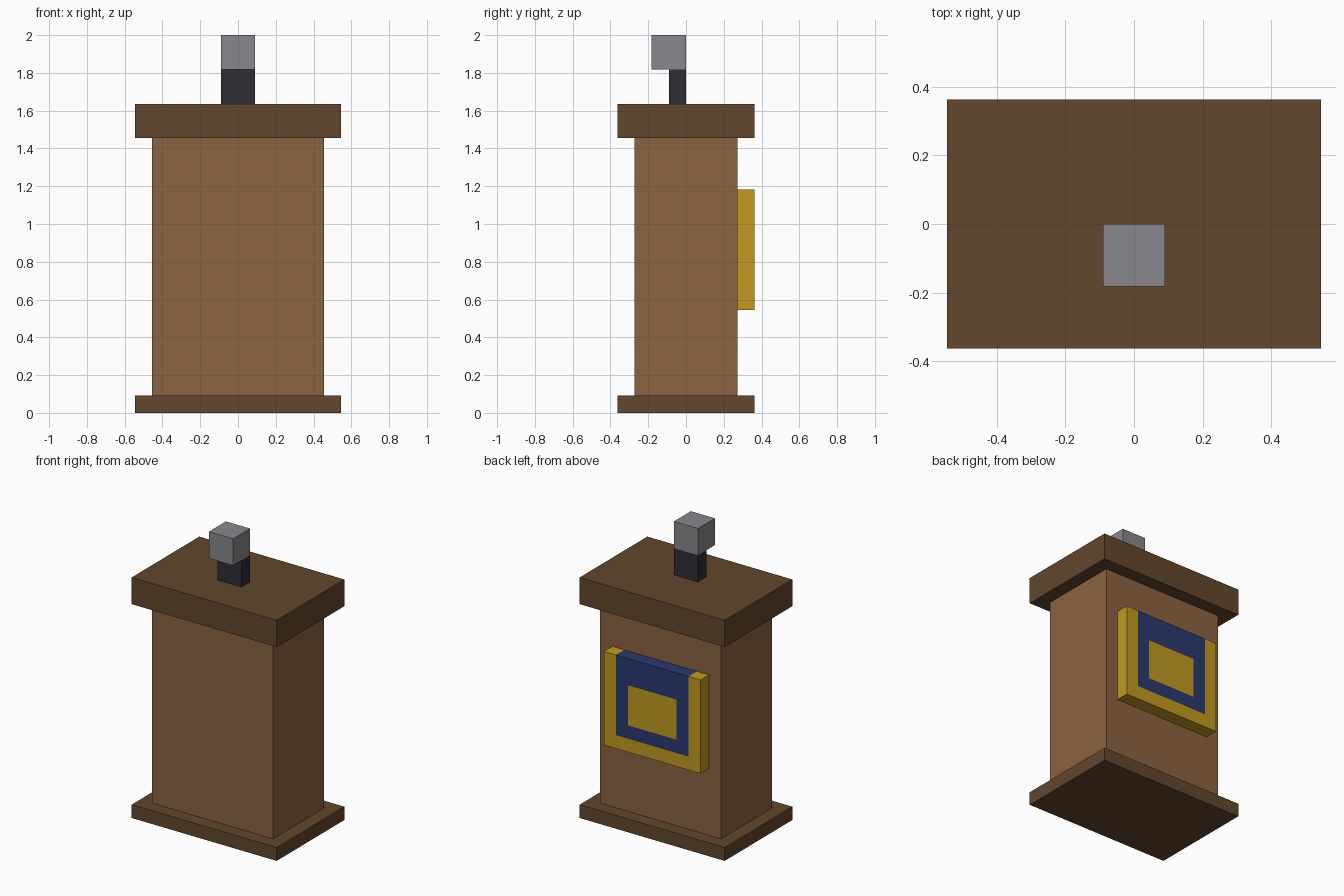
import bpy
import bmesh
from mathutils import Vector

U = 1 / 11  # module: the lectern is 22 modules tall

if "Cube" in bpy.data.objects:
    bpy.data.objects.remove(bpy.data.objects["Cube"], do_unlink=True)


def material(name, rgb):
    """Flat material from 0-255 display values, converted to linear."""
    lin = [(c / 255 / 12.92) if c < 11 else ((c / 255 + 0.055) / 1.055) ** 2.4 for c in rgb]
    mat = bpy.data.materials.new(name)
    mat.use_nodes = True
    mat.diffuse_color = (*lin, 1)
    bsdf = next(n for n in mat.node_tree.nodes if n.type == "BSDF_PRINCIPLED")
    bsdf.inputs["Base Color"].default_value = (*lin, 1)
    return mat


light_wood = material("light wood", (139, 99, 66))
dark_wood = material("dark wood", (98, 70, 45))
black = material("charcoal", (45, 45, 53))
grey = material("grey", (136, 135, 140))
gold = material("gold", (192, 154, 32))
blue = material("navy blue", (42, 57, 110))


def box(name, low, high, *mats, cuts=(), rule=None):
    """Box between two corners in modules, optionally cut and coloured by a rule."""
    low, high = Vector(low), Vector(high)
    bm = bmesh.new()
    bmesh.ops.create_cube(bm, size=1)
    for v in bm.verts:
        v.co = (low + high) / 2 + v.co * (high - low)
    for point, normal in cuts:
        bmesh.ops.bisect_plane(bm, geom=bm.verts[:] + bm.edges[:] + bm.faces[:],
                               plane_co=point, plane_no=normal)
    if rule:
        for f in bm.faces:
            f.material_index = rule(f.calc_center_median())
    bmesh.ops.scale(bm, vec=(U, U, U), verts=bm.verts)
    mesh = bpy.data.meshes.new(name)
    bm.to_mesh(mesh)
    bm.free()
    for m in mats:
        mesh.materials.append(m)
    obj = bpy.data.objects.new(name, mesh)
    bpy.context.collection.objects.link(obj)
    return obj


# Stand
box("base", (-6, -4, 0), (6, 4, 1), dark_wood)
box("column", (-5, -3, 1), (5, 3, 16), light_wood)
box("desk_top", (-6, -4, 16), (6, 4, 18), dark_wood)

# Microphone, its head reaching toward the front
box("microphone_stem", (-1, -1, 18), (1, 0, 20), black)
box("microphone_head", (-1, -2, 20), (1, 0, 22), grey)


# Back plaque: gold border open at the top, blue field, gold centre
def plaque_colour(c):
    in_field = abs(c.x) < 3 and c.z > 7
    in_centre = abs(c.x) < 2 and 8 < c.z < 11
    return 1 if in_field and not in_centre else 0


plaque_cuts = [((x, 0, 0), (1, 0, 0)) for x in (-3, -2, 2, 3)]
plaque_cuts += [((0, 0, z), (0, 0, 1)) for z in (7, 8, 11)]
box("plaque", (-4, 3, 6), (4, 4, 13), gold, blue, cuts=plaque_cuts, rule=plaque_colour)
